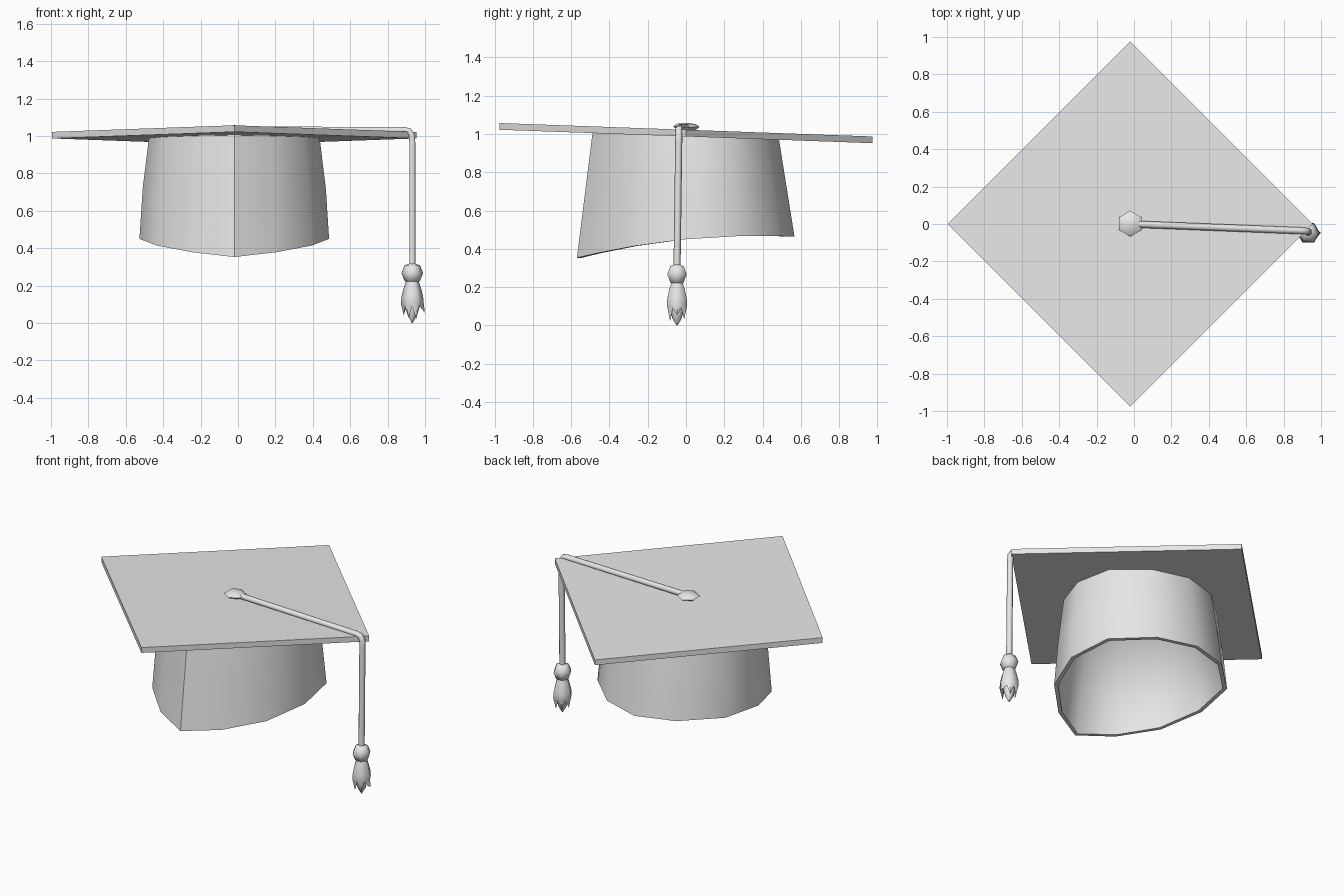
import bpy, bmesh, math
from mathutils import Vector

if "Cube" in bpy.data.objects:
    bpy.data.objects.remove(bpy.data.objects["Cube"])

CX = -0.02          # middle of the cap and board
SLOPE = -0.036      # board drops toward the back
TX, TY = 0.932, -0.047   # hanging tassel axis

grey = bpy.data.materials.new("light grey")
grey.diffuse_color = (0.8, 0.8, 0.8, 1)
grey.use_nodes = True
grey.node_tree.nodes["Principled BSDF"].inputs["Base Color"].default_value = grey.diffuse_color


def make(name, verts, faces, angle=None):
    me = bpy.data.meshes.new(name)
    me.from_pydata(verts, [], faces)
    bm = bmesh.new()
    bm.from_mesh(me)
    bmesh.ops.recalc_face_normals(bm, faces=bm.faces)
    bm.to_mesh(me)
    bm.free()
    me.materials.append(grey)
    if angle:
        me.polygons.foreach_set("use_smooth", [True] * len(me.polygons))
        me.set_sharp_from_angle(angle=math.radians(angle))
    ob = bpy.data.objects.new(name, me)
    bpy.context.collection.objects.link(ob)
    return ob


def loft(name, rings, angle=None, caps=True):
    """Join equal rings of points with quads."""
    n, m = len(rings[0]), len(rings)
    verts = [p for r in rings for p in r]
    faces = []
    for i in range(m - 1):
        a, b = i * n, (i + 1) * n
        faces += [(a + j, a + (j + 1) % n, b + (j + 1) % n, b + j) for j in range(n)]
    if caps:
        faces += [tuple(range(n)), tuple(range((m - 1) * n, m * n))]
    return make(name, verts, faces, angle)


def ring(cx, cy, r, z, n, start=0.0, tilt=0.0):
    pts = []
    for i in range(n):
        a = start + 2 * math.pi * i / n
        y = r * math.sin(a)
        pts.append((cx + r * math.cos(a), cy + y, z + tilt * y))
    return pts


def tube(name, path, r, n=6):
    """Round cord with mitred bends."""
    path = [Vector(p) for p in path]
    rings = []
    for i, p in enumerate(path):
        d = (path[min(i + 1, len(path) - 1)] - path[max(i - 1, 0)]).normalized()
        u = Vector((0, 1, 0))
        u = (u - d * u.dot(d)).normalized()
        v = d.cross(u)
        rings.append([p + r * (math.cos(t) * u + math.sin(t) * v)
                      for t in (2 * math.pi * k / n for k in range(n))])
    return loft(name, rings, 65)


# square board, corner forward, tilted slightly
loft("board", [ring(CX, 0, 0.975, z, 4, 0, SLOPE) for z in (0.987, 1.022)])

# half outline of the egg-shaped cap, from front to back
OUTLINE = [(0, -0.57), (0.222, -0.46), (0.415, -0.27), (0.507, 0),
           (0.465, 0.285), (0.252, 0.49), (0, 0.567)]
OUTLINE += [(-x, y) for x, y in OUTLINE[5:0:-1]]


def cap_ring(t, inset, drop=0.0):
    pts = []
    bulge = 0.008 * math.sin(math.pi * t)
    for x, y in OUTLINE:
        s = y / 0.57
        low = 0.450 + 0.055 * s - 0.042 * s * s
        high = 0.99 - drop + SLOPE * y * 0.86
        fx = (1 - 0.1 * t) + (bulge - inset) / 0.507
        fy = (1 - 0.143 * t) - inset / 0.57
        pts.append((CX + x * fx, y * fy, low + (high - low) * t))
    return pts


# outer wall with the rim, then the smooth lining with its ceiling
loft("skull_cap", [cap_ring(1, 0), cap_ring(0.5, 0), cap_ring(0, 0), cap_ring(0, 0.025)],
     45, caps=False)
lining = loft("cap_lining", [cap_ring(0, 0.025), cap_ring(1, 0.025, 0.02)], 180)
bm = bmesh.new()
bm.from_mesh(lining.data)
bm.faces.ensure_lookup_table()
bmesh.ops.delete(bm, geom=[min(bm.faces, key=lambda f: f.calc_center_median().z)],
                 context='FACES_ONLY')
bmesh.ops.reverse_faces(bm, faces=bm.faces)
bm.to_mesh(lining.data)
bm.free()

# faceted button on the board
loft("button", [ring(CX, 0.002, r, z, 6, math.pi / 2, SLOPE / 2) for r, z in
                ((0.045, 1.02), (0.069, 1.038), (0.05, 1.052), (0.003, 1.058))], 75)

# cord across the board and down past its corner
tube("cord", [(CX, 0, 1.036), (0.89, -0.036, 1.031), (0.915, -0.037, 1.027),
              (0.93, -0.037, 1.005), (TX, -0.038, 0.96), (TX, TY, 0.29)], 0.0185)

# faceted knot of the tassel
loft("tassel_knot", [ring(TX, TY, r, z, 6) for r, z in
                     ((0.004, 0.322), (0.041, 0.309), (0.058, 0.267), (0.041, 0.224), (0.004, 0.21))], 75)


# six-sided fringe with alternating tips and notches
def hex_ring(r, z):
    return [(TX + x * k, TY + y * k, z) for i in range(12)
            for k in (1 if i % 2 == 0 else 0.87,)
            for x, y in ((r * math.cos(math.pi * i / 6), r * math.sin(math.pi * i / 6)),)]


tips = [(0.067, 0.055), (0.043, 0.03), (0.043, 0.035), (0.046, 0.04), (0.043, 0.03), (0.042, 0.022)]
hem = []
for i in range(12):
    r, z = tips[i // 2] if i % 2 == 0 else (0.045, 0.09)
    a = math.pi * i / 6
    hem.append((TX + r * math.cos(a), TY + r * math.sin(a), z))
loft("tassel_fringe", [hex_ring(r, z) for r, z in
                       ((0.033, 0.225), (0.047, 0.185), (0.058, 0.14), (0.061, 0.105))]
     + [hem, hex_ring(0.03, 0.12)], 62)

# inner strands ending in the lowest point
loft("tassel_core", [ring(TX, TY, r, z, 6, math.pi / 6) for r, z in
                     ((0.03, 0.14), (0.036, 0.08), (0.024, 0.035), (0.003, 0.0))], 62)
